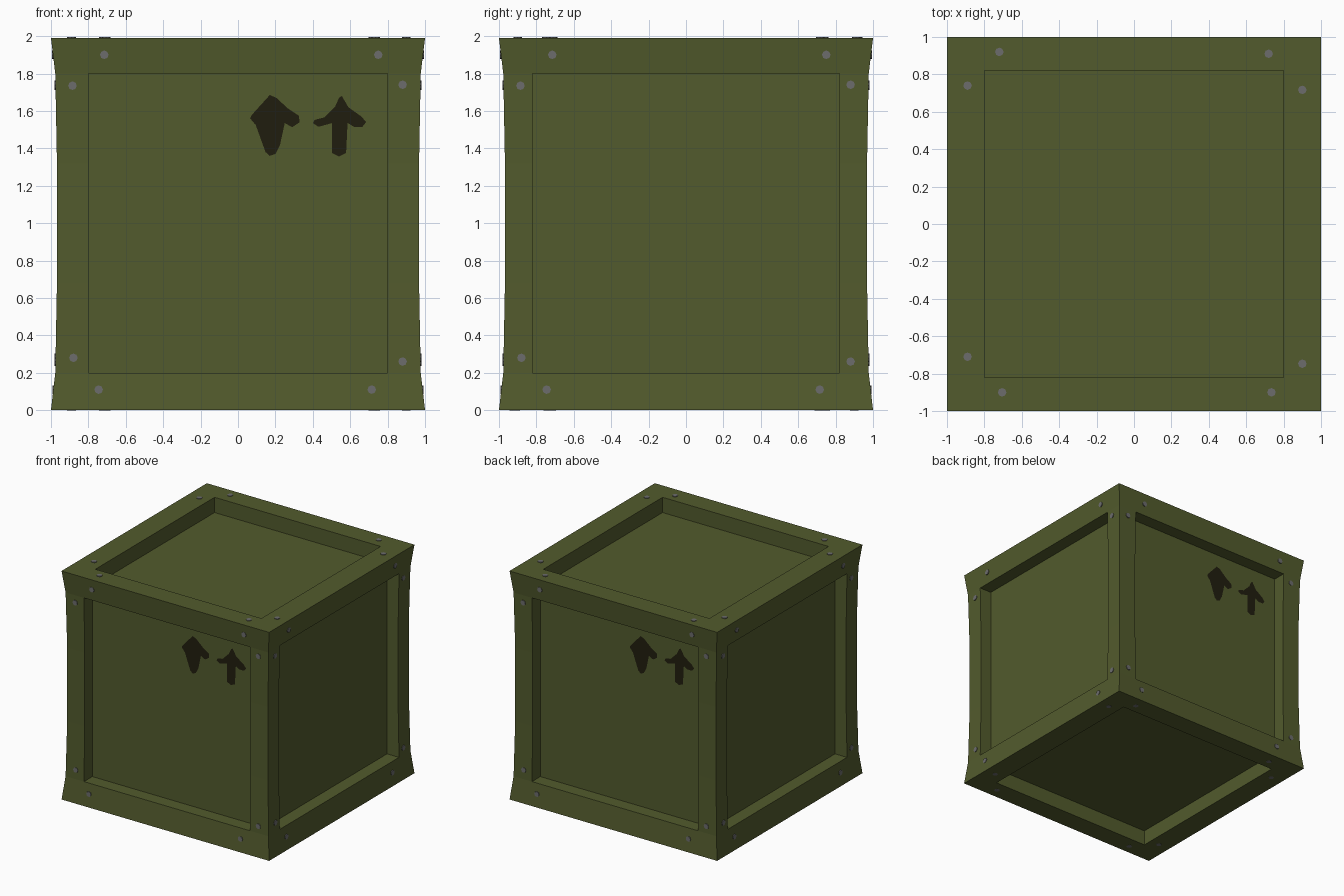
import bpy, bmesh, math
from mathutils import Vector, Matrix

if "Cube" in bpy.data.objects:
    bpy.data.objects.remove(bpy.data.objects["Cube"])

H = 1.99        # crate height
DEPTH = 0.862   # distance of recessed panels from the centre axis


def material(name, rgb):
    m = bpy.data.materials.new(name)
    m.diffuse_color = (*rgb, 1)
    m.use_nodes = True
    m.node_tree.nodes["Principled BSDF"].inputs["Base Color"].default_value = m.diffuse_color
    return m


OLIVE = material("olive paint", (0.085, 0.104, 0.026))
DARK = material("dark stencil", (0.0145, 0.0125, 0.0045))
GREY = material("grey metal", (0.15, 0.15, 0.15))


def finish(bm, name, mat):
    me = bpy.data.meshes.new(name)
    bm.to_mesh(me)
    bm.free()
    me.materials.append(mat)
    ob = bpy.data.objects.new(name, me)
    bpy.context.collection.objects.link(ob)
    return ob


# Each side maps (across, up, outward) to world space
SIDES = {
    "front": lambda u, v, d: Vector((u, -d, v)),
    "right": lambda u, v, d: Vector((d, u, v)),
    "back": lambda u, v, d: Vector((-u, d, v)),
    "left": lambda u, v, d: Vector((-d, -u, v)),
}
CAPS = {
    "top": lambda u, v, d: Vector((u, v, H / 2 + d)),
    "bottom": lambda u, v, d: Vector((u, -v, H / 2 - d)),
}
LEVELS = [(0, 1), (0.2, 0.977), (0.68, 0.968), (1.32, 0.968), (1.8, 0.977), (H, 1)]


def pinch(z):
    """Half width of the crate at height z."""
    for (z0, a), (z1, b) in zip(LEVELS, LEVELS[1:]):
        if z <= z1:
            return a + (b - a) * (z - z0) / (z1 - z0)
    return 1


# Crate body: pinched frame with a recessed panel on every side
bm = bmesh.new()


def quad(pts):
    bm.faces.new([bm.verts.new(p) for p in pts])


def framed_side(at, us, vs, width, out, inner):
    """Ring of frame faces, recess walls and a panel for one side."""
    def p(i, j):
        u = us[i] * (width(vs[j]) if i in (0, 3) else 1)
        return at(u, vs[j], out(vs[j]))

    def q(i, j):
        return at(us[i], vs[j], inner)
    n = len(vs) - 1
    for i in range(3):
        for j in range(n):
            if not (i == 1 and 0 < j < n - 1):
                quad([p(i, j), p(i + 1, j), p(i + 1, j + 1), p(i, j + 1)])
    loop = ([(1, j) for j in range(1, n)] + [(2, j) for j in range(n - 1, 0, -1)])
    for a, b in zip(loop, loop[1:] + loop[:1]):
        quad([p(*a), p(*b), q(*b), q(*a)])
    bm.faces.new([bm.verts.new(q(*a)) for a in reversed(loop)])


for name, at in SIDES.items():
    w = 0.8 if name in ("front", "back") else 0.82
    framed_side(at, [-1, -w, w, 1], [z for z, _ in LEVELS], pinch, pinch, DEPTH)
for at in CAPS.values():
    framed_side(at, [-1, -0.8, 0.8, 1], [-1, -0.82, 0.82, 1],
                lambda v: 1, lambda v: H / 2, DEPTH)
bmesh.ops.remove_doubles(bm, verts=bm.verts, dist=1e-4)
bmesh.ops.recalc_face_normals(bm, faces=bm.faces)
finish(bm, "crate_body", OLIVE)

# Rivets: two small flat heads near each corner of every side
SIDE_RIVETS = [(-0.715, 1.9), (0.75, 1.9), (-0.885, 1.735), (0.88, 1.74),
               (-0.88, 0.28), (0.88, 0.26), (-0.745, 0.11), (0.715, 0.11)]
CAP_RIVETS = [(-0.72, 0.92), (0.72, 0.91), (-0.89, 0.74), (0.9, 0.717),
              (-0.89, -0.71), (0.9, -0.747), (-0.705, -0.9), (0.735, -0.9)]
bm = bmesh.new()


def rivet(at, u, v, d):
    normal = at(0, 0, 1) - at(0, 0, 0)
    rot = normal.to_track_quat('Z', 'Y').to_matrix().to_4x4()
    bmesh.ops.create_cone(bm, cap_ends=True, segments=8, radius1=0.023, radius2=0.023,
                          depth=0.008, matrix=Matrix.Translation(at(u, v, d)) @ rot)


for at in SIDES.values():
    for u, v in SIDE_RIVETS:
        rivet(at, u, v, pinch(v) + 0.001)
for name, at in CAPS.items():
    for u, v in CAP_RIVETS:
        rivet(at, u, v, H / 2 + (0.001 if name == "top" else -0.003))
finish(bm, "rivets", GREY)

# Stencilled arrows on the front and back panels
ARROWS = [
    [(0.17, 1.685), (0.205, 1.67), (0.265, 1.615), (0.325, 1.575), (0.33, 1.54),
     (0.29, 1.513), (0.25, 1.535), (0.228, 1.53), (0.225, 1.42), (0.2, 1.37),
     (0.17, 1.36), (0.147, 1.38), (0.147, 1.54), (0.12, 1.525), (0.09, 1.53),
     (0.065, 1.56), (0.075, 1.58)],
    [(0.555, 1.68), (0.59, 1.62), (0.66, 1.57), (0.685, 1.54), (0.665, 1.515),
     (0.62, 1.515), (0.58, 1.54), (0.578, 1.375), (0.54, 1.357), (0.503, 1.375),
     (0.503, 1.535), (0.43, 1.515), (0.4, 1.535), (0.41, 1.552), (0.46, 1.565),
     (0.52, 1.625), (0.54, 1.67)],
]
bm = bmesh.new()
for side in ("front", "back"):
    for outline in ARROWS:
        bm.faces.new([bm.verts.new(SIDES[side](u, v, DEPTH + 0.005))
                      for u, v in reversed(outline)])
bmesh.ops.triangulate(bm, faces=bm.faces)
finish(bm, "arrow_stencils", DARK)
